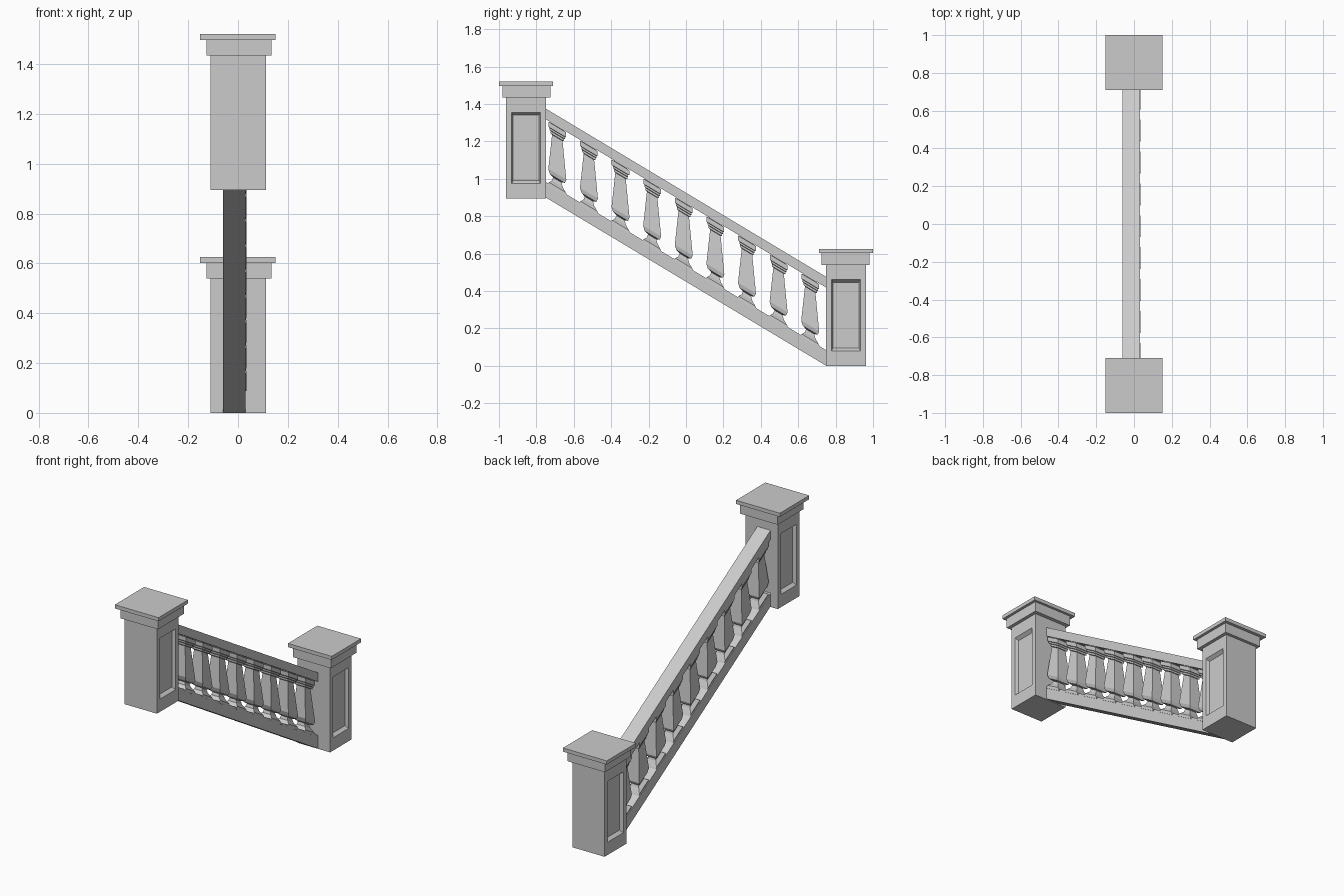
import bpy, bmesh

if "Cube" in bpy.data.objects:
    bpy.data.objects.remove(bpy.data.objects["Cube"])

SLOPE = -0.6      # fall of the stair along y
RAIL_X = -0.015   # centre line of the rails


def to_object(bm, name):
    bmesh.ops.recalc_face_normals(bm, faces=bm.faces)
    mesh = bpy.data.meshes.new(name)
    bm.to_mesh(mesh)
    bm.free()
    obj = bpy.data.objects.new(name, mesh)
    bpy.context.collection.objects.link(obj)
    return obj


def add_box(bm, x0, x1, y0, y1, z0, z1):
    verts = bmesh.ops.create_cube(bm, size=1)["verts"]
    for v in verts:
        v.co = (x1 if v.co.x > 0 else x0,
                y1 if v.co.y > 0 else y0,
                z1 if v.co.z > 0 else z0)
    return verts


# Square post with a sunken panel on both long sides and a stepped cap
def make_post(name, y, z):
    s = 1 if y > 0 else -1
    bm = bmesh.new()
    add_box(bm, -0.111, 0.113, y - 0.107, y + 0.107, z, z + 0.54)
    bm.normal_update()
    for face in [f for f in bm.faces if abs(f.normal.x) > 0.9]:
        sx = 1 if face.normal.x > 0 else -1
        rings = ((0.077, 0.08, 0.46, 0.0), (0.069, 0.095, 0.445, 0.02))
        for hw, low, high, depth in rings:
            bmesh.ops.inset_individual(bm, faces=[face], thickness=0.005)
            mid = face.calc_center_median()
            for v in face.verts:
                v.co = (v.co.x - sx * depth,
                        y + (hw if v.co.y > mid.y else -hw),
                        z + (high if v.co.z > mid.z else low))
    to_object(bm, name)

    bm = bmesh.new()
    yc = y - s * 0.002
    add_box(bm, -0.126, 0.134, yc - 0.128, yc + 0.128, z + 0.54, z + 0.602)
    yc = s * 0.855
    add_box(bm, -0.152, 0.151, yc - 0.145, yc + 0.145, z + 0.602, z + 0.625)
    to_object(bm, name + "_cap")


# Sloping rail with upright ends; z is measured at y = 0
def make_rail(name, z0, z1):
    bm = bmesh.new()
    for v in add_box(bm, RAIL_X - 0.046, RAIL_X + 0.046, -0.75, 0.75, z0, z1):
        v.co.z += SLOPE * v.co.y
    to_object(bm, name)


# Four-sided baluster: (half width, height) profile, sheared to the slope
PROFILE = [(0.058, -0.01), (0.045, 0.01), (0.028, 0.03), (0.022, 0.05),
           (0.040, 0.058), (0.048, 0.08), (0.028, 0.275), (0.036, 0.278),
           (0.036, 0.290), (0.041, 0.293), (0.041, 0.303), (0.047, 0.306),
           (0.047, 0.332), (0.035, 0.334), (0.035, 0.355)]


def make_baluster(name, y, z):
    bm = bmesh.new()
    rings = []
    for hw, h in PROFILE:
        hx = min(hw, 0.046)
        rings.append([bm.verts.new((RAIL_X + 0.004 + a * hx, y + b * hw,
                                    z + h + SLOPE * b * hw))
                      for a, b in ((-1, -1), (1, -1), (1, 1), (-1, 1))])
    for lo, hi in zip(rings, rings[1:]):
        for i in range(4):
            j = (i + 1) % 4
            bm.faces.new((lo[i], lo[j], hi[j], hi[i]))
    bm.faces.new(rings[0])
    bm.faces.new(rings[-1])
    to_object(bm, name)


make_post("upper_post", -0.855, 0.895)
make_post("lower_post", 0.855, 0.0)
make_rail("bottom_rail", 0.45, 0.533)
make_rail("hand_rail", 0.868, 0.925)
for n in range(9):
    y = -0.688 + 0.169 * n
    make_baluster(f"baluster_{n + 1}", y, 0.531 + SLOPE * y)
